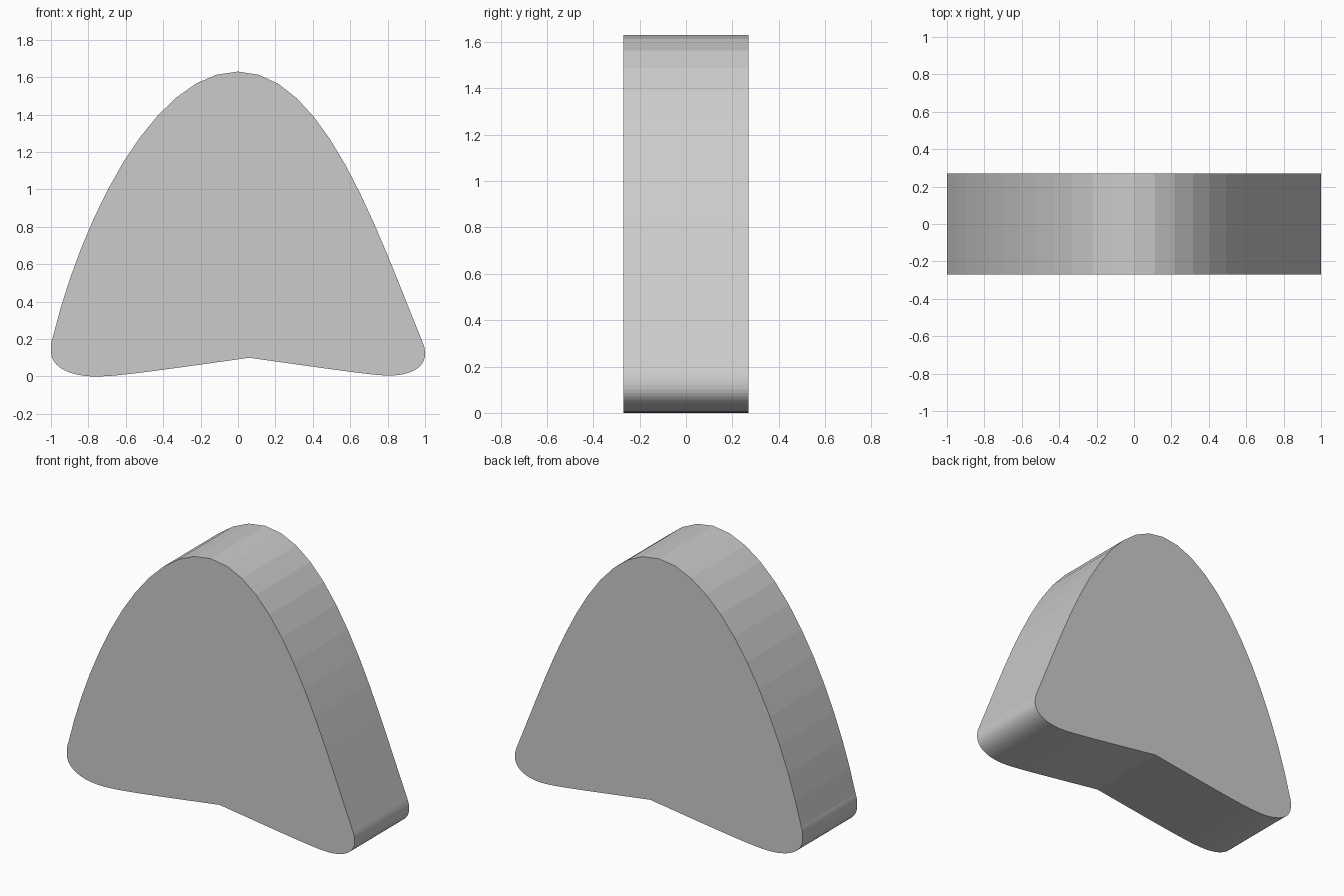
import bpy

if "Cube" in bpy.data.objects:
    bpy.data.objects.remove(bpy.data.objects["Cube"])

# Outline knots: (left handle, point, right handle) in x/z, clockwise from the apex
knots = [
    ((-0.46, 1.63), (0.0, 1.63), (0.46, 1.63)),        # rounded apex
    ((0.745, 0.775), (0.98, 0.2), (0.99, 0.175)),      # right flank end
    ((1.0, 0.155), (1.0, 0.12), (1.0, 0.045)),         # right tip
    ((0.92, 0.005), (0.81, 0.005), (0.74, 0.005)),     # right foot
    ((0.66, 0.015), (0.06, 0.10), (-0.54, 0.015)),     # notch under the base
    ((-0.66, 0.0), (-0.76, 0.0), (-0.90, 0.0)),        # left foot
    ((-1.0, 0.05), (-1.0, 0.135), (-1.0, 0.165)),      # left tip
    ((-1.0, 0.185), (-0.99, 0.21), (-0.845, 0.81)),    # left flank end
]

# Extruded wedge body
curve = bpy.data.curves.new("wedge_body", 'CURVE')
curve.dimensions = '2D'
curve.fill_mode = 'BOTH'
curve.extrude = 0.27
curve.resolution_u = 12
spline = curve.splines.new('BEZIER')
spline.bezier_points.add(len(knots) - 1)
spline.use_cyclic_u = True
for bp, (left, point, right) in zip(spline.bezier_points, knots):
    bp.handle_left_type = bp.handle_right_type = 'FREE'
    bp.co = (*point, 0)
    bp.handle_left = (*left, 0)
    bp.handle_right = (*right, 0)

body = bpy.data.objects.new("wedge_body", curve)
bpy.context.collection.objects.link(body)
body.rotation_euler.x = 1.5707963

# Flat-faced mesh with welded caps
bpy.context.view_layer.objects.active = body
body.select_set(True)
bpy.ops.object.convert(target='MESH')
body = bpy.context.object
bpy.ops.object.mode_set(mode='EDIT')
bpy.ops.mesh.select_all(action='SELECT')
bpy.ops.mesh.remove_doubles(threshold=0.0001)
bpy.ops.mesh.normals_make_consistent(inside=False)
bpy.ops.object.mode_set(mode='OBJECT')
bpy.ops.object.shade_flat()
